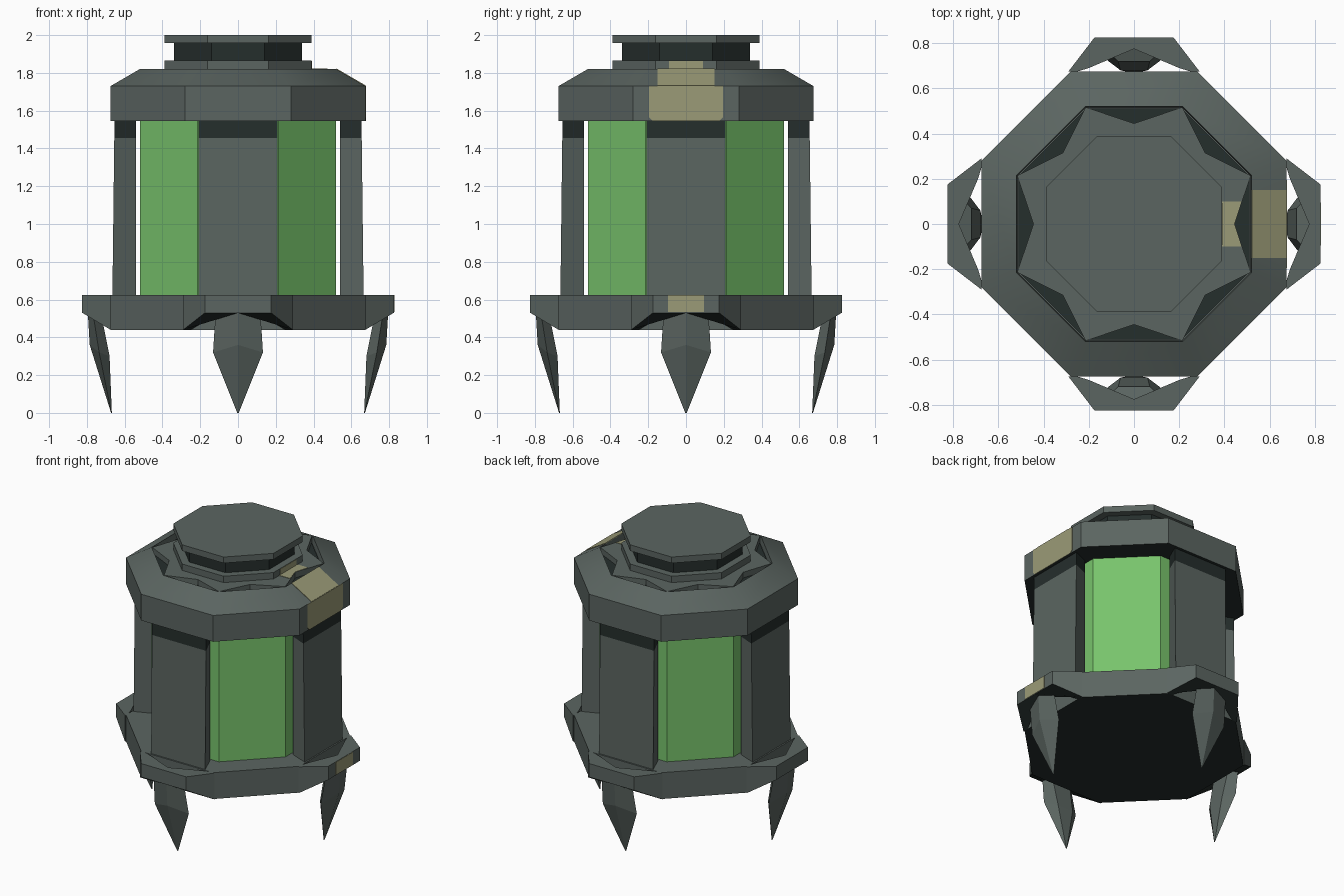
import bpy, bmesh, math
from mathutils import Matrix

old = bpy.data.objects.get("Cube")
if old:
    bpy.data.objects.remove(old, do_unlink=True)


def material(name, rgb):
    lin = [((c / 255 + 0.055) / 1.055) ** 2.4 for c in rgb] + [1.0]
    m = bpy.data.materials.new(name)
    m.use_nodes = True
    m.diffuse_color = lin
    bsdf = m.node_tree.nodes["Principled BSDF"]
    bsdf.inputs["Base Color"].default_value = lin
    bsdf.inputs["Roughness"].default_value = 0.8
    return m


GREY = material("grey metal", (91, 101, 97))
DARK = material("dark metal", (37, 46, 44))
GREEN = material("green glass", (120, 196, 108))
TAN = material("tan paint", (155, 155, 119))


def finish(name, bm, mat, turn=0, under=None):
    bmesh.ops.recalc_face_normals(bm, faces=bm.faces)
    bm.transform(Matrix.Rotation(turn * math.pi / 2, 4, "Z"))
    mesh = bpy.data.meshes.new(name)
    bm.to_mesh(mesh)
    bm.free()
    mesh.materials.append(mat)
    if under:  # second colour on faces that look down
        mesh.materials.append(under)
        for p in mesh.polygons:
            p.material_index = int(p.normal.z < -0.3)
    ob = bpy.data.objects.new(name, mesh)
    bpy.context.scene.collection.objects.link(ob)
    return ob


def loft(name, loops, mat, turn=0, under=None):
    """Skin a stack of equal-length point loops and cap both ends."""
    bm = bmesh.new()
    rings = [[bm.verts.new(p) for p in loop] for loop in loops]
    n = len(rings[0])
    for a, b in zip(rings, rings[1:]):
        for i in range(n):
            j = (i + 1) % n
            bm.faces.new((a[i], a[j], b[j], b[i]))
    bm.faces.new(rings[0][::-1])
    bm.faces.new(rings[-1])
    return finish(name, bm, mat, turn, under)


def octagon(apothem, z):
    r = apothem / math.cos(math.pi / 8)
    return [(r * math.cos((k + 0.5) * math.pi / 4),
             r * math.sin((k + 0.5) * math.pi / 4), z) for k in range(8)]


def stack(name, profile, mat, under=None):
    return loft(name, [octagon(a, z) for a, z in profile], mat, 0, under)


def column_loop(x0, x1, z):
    """Section that narrows towards the glass."""
    return [(x0, -0.16, z), (x1, -0.21, z), (x1, 0.21, z), (x0, 0.16, z)]


# Central body: floor, glass tank, top ring, neck and lid
stack("base", [(0.675, 0.44), (0.675, 0.625)], GREY, DARK)
stack("glass_tank", [(0.52, 0.62), (0.52, 1.56)], GREEN)
ring = stack("top_ring", [(0.675, 1.545), (0.675, 1.73), (0.52, 1.82), (0.515, 1.77)],
             GREY, DARK)
for p in ring.data.polygons:  # softly shaded shoulder
    p.use_smooth = 0.3 < p.normal.z < 0.95
stack("recess", [(0.51, 1.72), (0.51, 1.78)], DARK)
stack("collar", [(0.39, 1.81), (0.39, 1.865)], GREY)
stack("neck", [(0.34, 1.86), (0.34, 1.96)], DARK)
stack("lid", [(0.39, 1.957), (0.39, 2.0)], GREY)


# Star plate with a notch in the middle of every side
def star(z):
    pts = []
    for k, (x, y, _) in enumerate(octagon(0.517, z)):
        a = k * math.pi / 4
        pts += [(0.445 * math.cos(a), 0.445 * math.sin(a), z), (x, y, z)]
    return pts


loft("star_plate", [star(1.76), star(1.82)], GREY)

# Flange half outline: x, y, underside height
FLANGE = [(0.675, 0.29, 0.44), (0.825, 0.175, 0.53), (0.825, 0, 0.53),
          (0.775, 0, 0.53), (0.69, 0.2, 0.47), (0.675, 0.25, 0.44)]


def claw_loop(outer, side, inner):
    """Five-sided section with an outer ridge; entries are radius, half width, height."""
    (ro, _, zo), (rs, ws, zs), (ri, wi, zi) = outer, side, inner
    return [(ro, 0, zo), (rs, ws, zs), (ri, wi, zi), (ri, -wi, zi), (rs, -ws, zs)]


# Parts repeated on the four sides
for i, side in enumerate(("left", "back", "right", "front")):
    loft(side + "_column", [column_loop(0.54, 0.665, 0.62),
                            column_loop(0.54, 0.655, 1.455)], GREY, i)
    loft(side + "_column_cap", [column_loop(0.54, 0.655, 1.455),
                                column_loop(0.54, 0.654, 1.55)], DARK, i)
    for s, half in ((1, "a"), (-1, "b")):
        loft(side + "_flange_" + half,
             [[(x, s * y, z) for x, y, z in FLANGE],
              [(x, s * y, 0.625) for x, y, z in FLANGE]], GREY, i, DARK)
    loft(side + "_claw", [
        claw_loop((0.672, 0, 0.0), (0.67, 0.004, 0.0), (0.668, 0.003, 0.0)),
        claw_loop((0.785, 0, 0.36), (0.735, 0.132, 0.32), (0.68, 0.06, 0.30)),
        claw_loop((0.795, 0, 0.53), (0.765, 0.12, 0.51), (0.72, 0.07, 0.50)),
    ], GREY, i)


# Tan stripe: thin plates on the left side
def plate(name, points, offset):
    dx, dz = offset
    loft(name, [points, [(x + dx, y, z + dz) for x, y, z in points]], TAN)


c = 0.02
outline = [(-0.195, 1.545 + c), (-0.195 + c, 1.545), (0.195 - c, 1.545),
           (0.195, 1.545 + c), (0.195, 1.73), (-0.195, 1.73)]
plate("ring_stripe", [(0.674, y, z) for y, z in outline], (0.004, 0))
plate("slope_stripe", [(0.675, -0.15, 1.73), (0.675, 0.15, 1.73),
                       (0.52, 0.15, 1.82), (0.52, -0.15, 1.82)], (0.002, 0.003))
plate("star_stripe", [(0.385, -0.1, 1.819), (0.475, -0.1, 1.819), (0.445, 0, 1.819),
                      (0.475, 0.1, 1.819), (0.385, 0.1, 1.819)], (0, 0.004))
plate("collar_stripe", [(0.389, -0.09, 1.82), (0.389, 0.09, 1.82),
                        (0.389, 0.09, 1.863), (0.389, -0.09, 1.863)], (0.004, 0))
plate("flange_stripe", [(0.824, -0.095, 0.533), (0.824, 0.095, 0.533),
                        (0.824, 0.095, 0.623), (0.824, -0.095, 0.623)], (0.004, 0))
